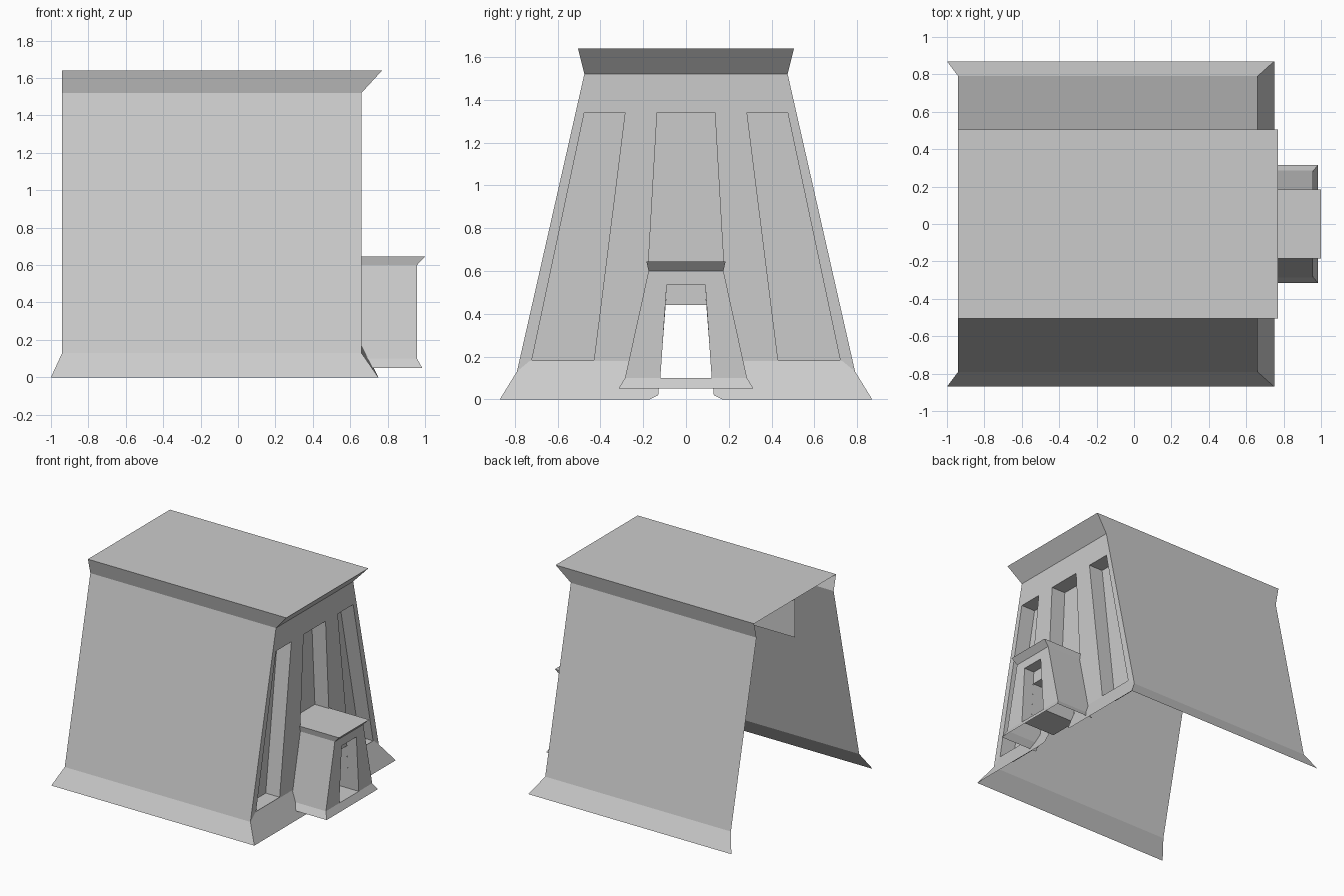
import bpy, bmesh

if "Cube" in bpy.data.objects:
    bpy.data.objects.remove(bpy.data.objects["Cube"])


def new_object(name, bm):
    bmesh.ops.remove_doubles(bm, verts=bm.verts, dist=0.0005)
    bmesh.ops.recalc_face_normals(bm, faces=bm.faces)
    me = bpy.data.meshes.new(name)
    bm.to_mesh(me)
    bm.free()
    ob = bpy.data.objects.new(name, me)
    bpy.context.collection.objects.link(ob)
    return ob


def face(bm, pts):
    return bm.faces.new([bm.verts.new(p) for p in pts])


def shell(name, levels, front_bands):
    """Sloped open-backed hood; each level is (x_back, x_front, half_y, z)."""
    bm = bmesh.new()
    for i, (a, b) in enumerate(zip(levels, levels[1:])):
        for s in (-1, 1):
            face(bm, [(a[0], s*a[2], a[3]), (a[1], s*a[2], a[3]),
                      (b[1], s*b[2], b[3]), (b[0], s*b[2], b[3])])
        if i in front_bands:
            face(bm, [(a[1], -a[2], a[3]), (a[1], a[2], a[3]),
                      (b[1], b[2], b[3]), (b[1], -b[2], b[3])])
    x0, x1, y, z = levels[-1]
    face(bm, [(x0, -y, z), (x1, -y, z), (x1, y, z), (x0, y, z)])
    return new_object(name, bm)


def pierced_wall(name, x, outline, holes):
    """Flat wall at x from a (y, z) outline with holes."""
    bm = bmesh.new()
    edges = []
    for loop in [outline] + holes:
        vs = [bm.verts.new((x, y, z)) for y, z in loop]
        edges += [bm.edges.new((vs[i - 1], vs[i])) for i in range(len(vs))]
    bmesh.ops.triangle_fill(bm, edges=edges, use_beauty=True, normal=(1, 0, 0))
    bmesh.ops.dissolve_limit(bm, angle_limit=0.01, verts=bm.verts, edges=bm.edges)
    return new_object(name, bm)


def recess(name, loop, x0, x1, cap=True):
    """Straight inset walls from x0 to x1 with an optional back."""
    bm = bmesh.new()
    for (ya, za), (yb, zb) in zip(loop, loop[1:] + loop[:1]):
        face(bm, [(x0, ya, za), (x0, yb, zb), (x1, yb, zb), (x1, ya, za)])
    if cap:
        face(bm, [(x1, y, z) for y, z in loop])
    return new_object(name, bm)


def flip(loop):
    return [(-y, z) for y, z in loop]


WALL = 0.66
PORCH = 0.957

# Main tapered body with roof, cornice and flared side skirts
shell("main_body", [(-1.0, 0.75, 0.87, 0), (-0.94, WALL, 0.79, 0.13),
                    (-0.94, WALL, 0.475, 1.52), (-0.94, 0.77, 0.505, 1.64)], {2})

# Front wall with three tall niches and a doorway
side_niche = [(0.43, 0.185), (0.72, 0.185), (0.475, 1.34), (0.285, 1.34)]
mid_niche = [(-0.175, 0.645), (0.175, 0.645), (0.135, 1.34), (-0.135, 1.34)]
niches = [side_niche, mid_niche, flip(side_niche)]
half = [(0.095, 0.44), (0.115, 0.18), (0.73, 0.18), (0.79, 0.13), (0.475, 1.52)]
pierced_wall("front_wall", WALL, half + flip(half)[::-1], niches)
for n in niches:
    recess("niche", n, WALL, WALL - 0.12)

# Flared front skirt, split at the doorway
bm = bmesh.new()
for s in (-1, 1):
    face(bm, [(x, s*y, z) for x, y, z in
              [(0.75, 0.87, 0), (WALL, 0.79, 0.13), (WALL, 0.73, 0.18),
               (WALL, 0.115, 0.18), (0.735, 0.13, 0.02), (0.75, 0.17, 0)]])
new_object("front_skirt", bm)

# Rib hanging under the roof along the middle
bm = bmesh.new()
face(bm, [(-0.94, 0, 1.34), (WALL, 0, 1.34), (WALL, 0, 1.64), (-0.94, 0, 1.64)])
new_object("roof_rib", bm)

# Entrance porch
shell("porch", [(WALL, 0.985, 0.315, 0.05), (WALL, PORCH, 0.285, 0.1),
                (WALL, PORCH, 0.175, 0.6), (WALL, 1.0, 0.185, 0.645)], {0, 2})
pierced_wall("porch_front", PORCH,
             [(-0.285, 0.1), (-0.12, 0.1), (-0.09, 0.535), (0.09, 0.535),
              (0.12, 0.1), (0.285, 0.1), (0.175, 0.6), (-0.175, 0.6)], [])

# Door passage: tall outer part, then a lintel and a lower inner part
outer = [(-0.12, 0.1), (0.12, 0.1), (0.09, 0.535), (-0.09, 0.535)]
inner = [(-0.12, 0.1), (0.12, 0.1), (0.096, 0.44), (-0.096, 0.44)]
recess("door_reveal", outer, PORCH, 0.87, cap=False)
recess("door_passage", inner, 0.87, WALL, cap=False)
bm = bmesh.new()
face(bm, [(0.87, -0.096, 0.44), (0.87, 0.096, 0.44),
          (0.87, 0.09, 0.535), (0.87, -0.09, 0.535)])
new_object("door_lintel", bm)
